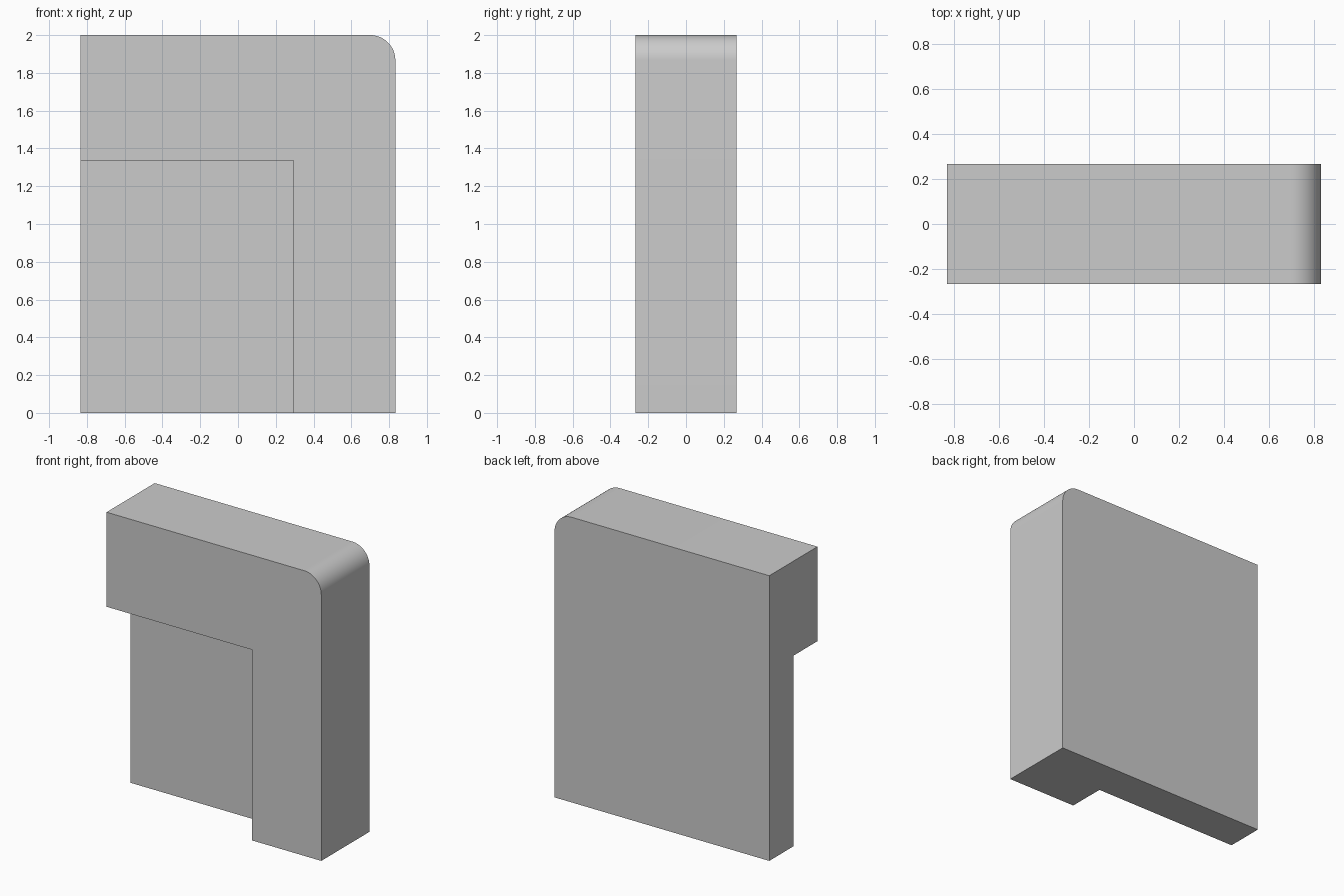
import bpy, bmesh, math

if "Cube" in bpy.data.objects:
    bpy.data.objects.remove(bpy.data.objects["Cube"])

W, D, H, R = 0.833, 0.267, 2.0, 0.133   # half width, half depth, height, corner radius
RX, RZ = 0.295, 1.337                   # recess corner

grey = bpy.data.materials.new("light_grey")
grey.diffuse_color = (0.6, 0.6, 0.6, 1)
grey.use_nodes = True
grey.node_tree.nodes["Principled BSDF"].inputs["Base Color"].default_value = grey.diffuse_color


def prism(name, outline, y0, y1):
    """Extrude an x-z outline from y0 to y1."""
    bm = bmesh.new()
    face = bm.faces.new([bm.verts.new((x, y0, z)) for x, z in outline])
    ext = bmesh.ops.extrude_face_region(bm, geom=[face])
    verts = [v for v in ext["geom"] if isinstance(v, bmesh.types.BMVert)]
    bmesh.ops.translate(bm, verts=verts, vec=(0, y1 - y0, 0))
    bmesh.ops.recalc_face_normals(bm, faces=bm.faces)
    mesh = bpy.data.meshes.new(name)
    bm.to_mesh(mesh)
    bm.free()
    mesh.materials.append(grey)
    obj = bpy.data.objects.new(name, mesh)
    bpy.context.collection.objects.link(obj)
    return obj


# Slab with one rounded top corner
arc = [(W - R + R * math.cos(a), H - R + R * math.sin(a))
       for a in (math.pi / 2 * i / 16 for i in range(17))]
body = prism("body", [(-W, 0), (W, 0)] + arc + [(-W, H)], -D, D)

# Recess cut halfway through the front, open at the left and bottom
cutter = prism("recess_cutter", [(-W - 0.2, -0.2), (RX, -0.2), (RX, RZ), (-W - 0.2, RZ)],
               -D - 0.2, 0)
mod = body.modifiers.new("recess", "BOOLEAN")
mod.operation = "DIFFERENCE"
mod.solver = "EXACT"
mod.object = cutter
bpy.context.view_layer.objects.active = body
body.select_set(True)
bpy.ops.object.modifier_apply(modifier=mod.name)
bpy.data.objects.remove(cutter)

# Smooth the rounded corner, keep the edges sharp
bpy.ops.object.shade_smooth_by_angle(angle=math.radians(30))
